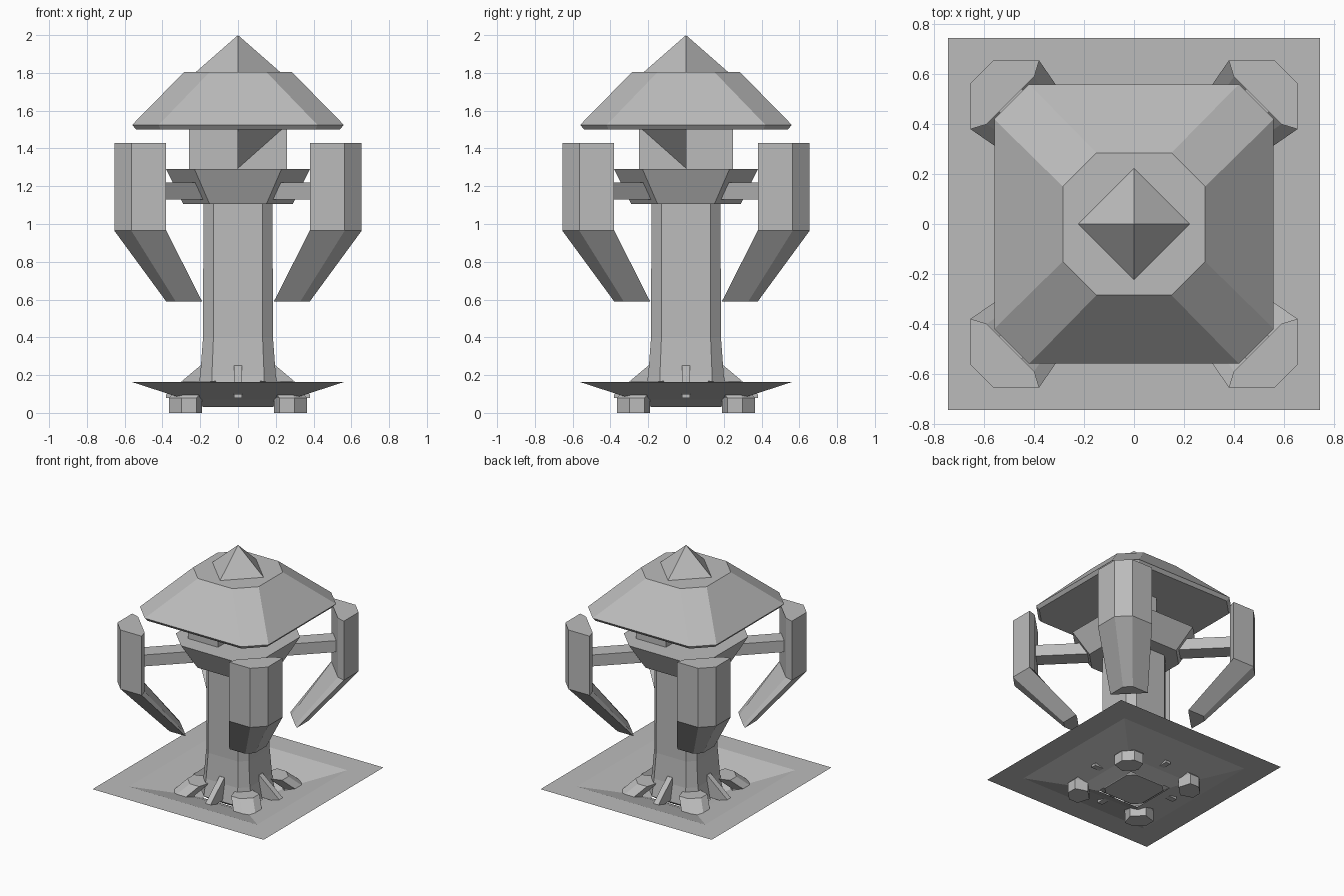
import bpy, bmesh
from math import pi, sin, cos

old = bpy.data.objects.get("Cube")
if old:
    bpy.data.objects.remove(old, do_unlink=True)

stone = bpy.data.materials.new("stone_grey")
stone.use_nodes = True
GREY = (0.5, 0.5, 0.5, 1)
stone.diffuse_color = GREY
stone.node_tree.nodes["Principled BSDF"].inputs["Base Color"].default_value = GREY


def finish(name, bm):
    bmesh.ops.recalc_face_normals(bm, faces=bm.faces)
    mesh = bpy.data.meshes.new(name)
    bm.to_mesh(mesh)
    bm.free()
    mesh.materials.append(stone)
    obj = bpy.data.objects.new(name, mesh)
    bpy.context.collection.objects.link(obj)
    return obj


def loft(name, sections, caps=True):
    """Skin a stack of (outline, z) sections that share a vertex count."""
    bm = bmesh.new()
    rings = [[bm.verts.new((x, y, z)) for x, y in pts] for pts, z in sections]
    for a, b in zip(rings, rings[1:]):
        for i in range(len(a)):
            j = (i + 1) % len(a)
            bm.faces.new((a[i], a[j], b[j], b[i]))
    if caps:
        bm.faces.new(rings[0])
        bm.faces.new(rings[-1])
    return finish(name, bm)


def octagon(half, flat):
    """Square outline with cut corners."""
    return [(half, -flat), (half, flat), (flat, half), (-flat, half),
            (-half, flat), (-half, -flat), (-flat, -half), (flat, -half)]


def square(h):
    return [(h, -h), (h, h), (-h, h), (-h, -h)]


def pod(outer, corner, low, inner):
    """Six-sided outline on the +x +y diagonal."""
    return [(low, outer), (corner, outer), (outer, corner),
            (outer, low), (inner[0], inner[1]), (inner[1], inner[0])]


def turn(obj, angle):
    obj.rotation_euler.z = angle


def box(name, lo, hi):
    bm = bmesh.new()
    bmesh.ops.create_cube(bm, size=1)
    for v in bm.verts:
        v.co = [(lo[i] + hi[i]) / 2 + v.co[i] * (hi[i] - lo[i]) for i in range(3)]
    return finish(name, bm)


# Ground sheet with a sunken square dish
loft("ground_dish", [(square(0.745), 0.163), (square(0.56), 0.163),
                     (square(0.28), 0.072), (square(0.18), 0.03)], caps=False)

# Column with flared base
loft("column", [(octagon(0.17, 0.12), 0.03), (octagon(0.225, 0.14), 0.07),
                (octagon(0.2, 0.138), 0.2), (octagon(0.185, 0.13), 0.4),
                (octagon(0.183, 0.13), 1.11)])

# Flaring collar
loft("collar", [(octagon(0.29, 0.15), 1.105), (octagon(0.38, 0.23), 1.29)])

# Two diagonal blocks carrying the roof
box("roof_block_front", (-0.26, -0.25, 1.29), (0, 0, 1.51))
box("roof_block_back", (0, 0, 1.29), (0.26, 0.25, 1.51))

# Roof with a thin lip
loft("roof", [(octagon(0.54, 0.41), 1.5), (octagon(0.56, 0.42), 1.525),
              (octagon(0.285, 0.15), 1.805)])

# Crystal running through the roof
bm = bmesh.new()
top, bottom = bm.verts.new((0, 0, 2)), bm.verts.new((0, 0, 1.295))
waist = [bm.verts.new((0.4 * cos(k * pi / 2), 0.4 * sin(k * pi / 2), 1.65))
         for k in range(4)]
for k in range(4):
    a, b = waist[k], waist[(k + 1) % 4]
    bm.faces.new((a, b, top))
    bm.faces.new((b, a, bottom))
finish("crystal", bm)

for k, side in enumerate(("back_left", "back_right", "front_right", "front_left")):
    angle = k * pi / 2

    # Hanging pod with an inward-leaning lower half
    upper = pod(0.655, 0.565, 0.38, (0.59, 0.4))
    turn(loft("pod_" + side, [(pod(0.38, 0.33, 0.19, (0.34, 0.225)), 0.59),
                              (upper, 0.965), (upper, 1.43)]), angle)

    # Strut from collar to pod
    turn(box("strut_" + side, (0.2, -0.065, 1.13), (0.72, 0.065, 1.22)),
         angle + pi / 4)

    # Foot leaning in toward the column
    foot = pod(0.365, 0.3, 0.22, (0.27, 0.19))
    lean = [(x - 0.08, y - 0.08) for x, y in foot]
    turn(loft("foot_" + side, [(foot, 0), (foot, 0.08), (lean, 0.17)]), angle)

# Thin sloping root fins
for k, side in enumerate(("left", "back", "right", "front")):
    bm = bmesh.new()
    profile = [(0.16, 0.25), (0.2, 0.25), (0.38, 0.098), (0.38, 0.08), (0.16, 0.08)]
    face = bm.faces.new([bm.verts.new((r, -0.022, z)) for r, z in profile])
    grown = bmesh.ops.extrude_face_region(bm, geom=[face])["geom"]
    bmesh.ops.translate(bm, vec=(0, 0.044, 0),
                        verts=[g for g in grown if isinstance(g, bmesh.types.BMVert)])
    turn(finish("root_fin_" + side, bm), k * pi / 2)
